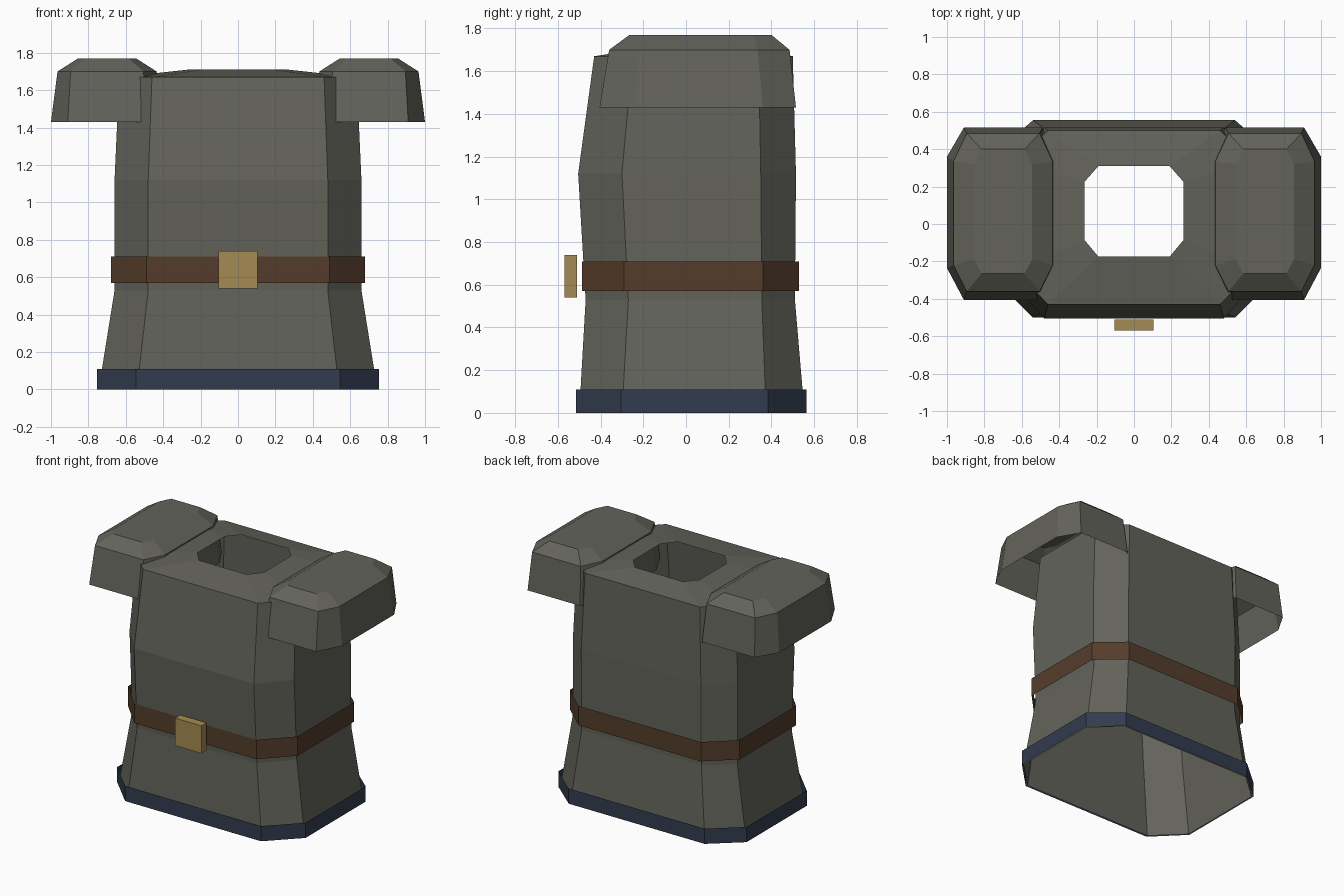
import bpy, bmesh

if "Cube" in bpy.data.objects:
    bpy.data.objects.remove(bpy.data.objects["Cube"])


def paint(obj, name, rgb):
    mat = bpy.data.materials.get(name) or bpy.data.materials.new(name)
    mat.diffuse_color = (*rgb, 1)
    mat.use_nodes = True
    mat.node_tree.nodes["Principled BSDF"].inputs["Base Color"].default_value = mat.diffuse_color
    obj.data.materials.append(mat)


def loft(name, rings, cap_top=False, cx=0.0):
    """Loft 8-sided rings: (z, half width, corner half width, y front, y front corner, y back corner, y back)."""
    bm = bmesh.new()
    loops = []
    for z, w, c, f, fc, bc, b in rings:
        pts = [(-c, f), (c, f), (w, fc), (w, bc), (c, b), (-c, b), (-w, bc), (-w, fc)]
        loops.append([bm.verts.new((cx + x, y, z)) for x, y in pts])
    for lo, hi in zip(loops, loops[1:]):
        for i in range(8):
            j = (i + 1) % 8
            bm.faces.new((lo[i], lo[j], hi[j], hi[i]))
    if cap_top:
        bm.faces.new(loops[-1])
    mesh = bpy.data.meshes.new(name)
    bm.to_mesh(mesh)
    bm.free()
    obj = bpy.data.objects.new(name, mesh)
    bpy.context.collection.objects.link(obj)
    return obj


CLOTH = ("cloth", (0.125, 0.125, 0.105))

# Tunic body, open at the hem and the neck
body = loft("tunic_body", [
    (0.00, 0.745, 0.54, -0.50, -0.30, 0.375, 0.555),
    (0.53, 0.66, 0.48, -0.47, -0.27, 0.355, 0.51),
    (1.12, 0.66, 0.48, -0.505, -0.30, 0.35, 0.515),
    (1.67, 0.635, 0.46, -0.43, -0.25, 0.34, 0.50),
    (1.71, 0.265, 0.19, -0.175, -0.085, 0.225, 0.31),
])
paint(body, *CLOTH)

# Hem band and belt, open bands around the body
hem = (0.755, 0.545, -0.515, -0.305, 0.385, 0.565)
paint(loft("hem_band", [(z, *hem) for z in (0.0, 0.11)]), "navy", (0.032, 0.045, 0.078))
belt = (0.68, 0.49, -0.488, -0.29, 0.36, 0.53)
paint(loft("belt", [(z, *belt) for z in (0.57, 0.71)]), "leather", (0.09, 0.046, 0.024))

# Belt buckle
bpy.ops.mesh.primitive_cube_add(size=1, location=(0, -0.54, 0.64))
buckle = bpy.context.object
buckle.name = "buckle"
buckle.scale = (0.21, 0.06, 0.2)
paint(buckle, "brass", (0.37, 0.26, 0.085))

# Shoulder pads, hollow below
for side, sx in (("left", 1), ("right", -1)):
    pad = loft(side + "_shoulder_pad", [
        (1.43, 0.30, 0.21, -0.405, -0.235, 0.36, 0.515),
        (1.70, 0.265, 0.195, -0.36, -0.22, 0.335, 0.485),
        (1.77, 0.155, 0.115, -0.265, -0.19, 0.32, 0.40),
    ], cap_top=True, cx=0.70 * sx)
    paint(pad, *CLOTH)
